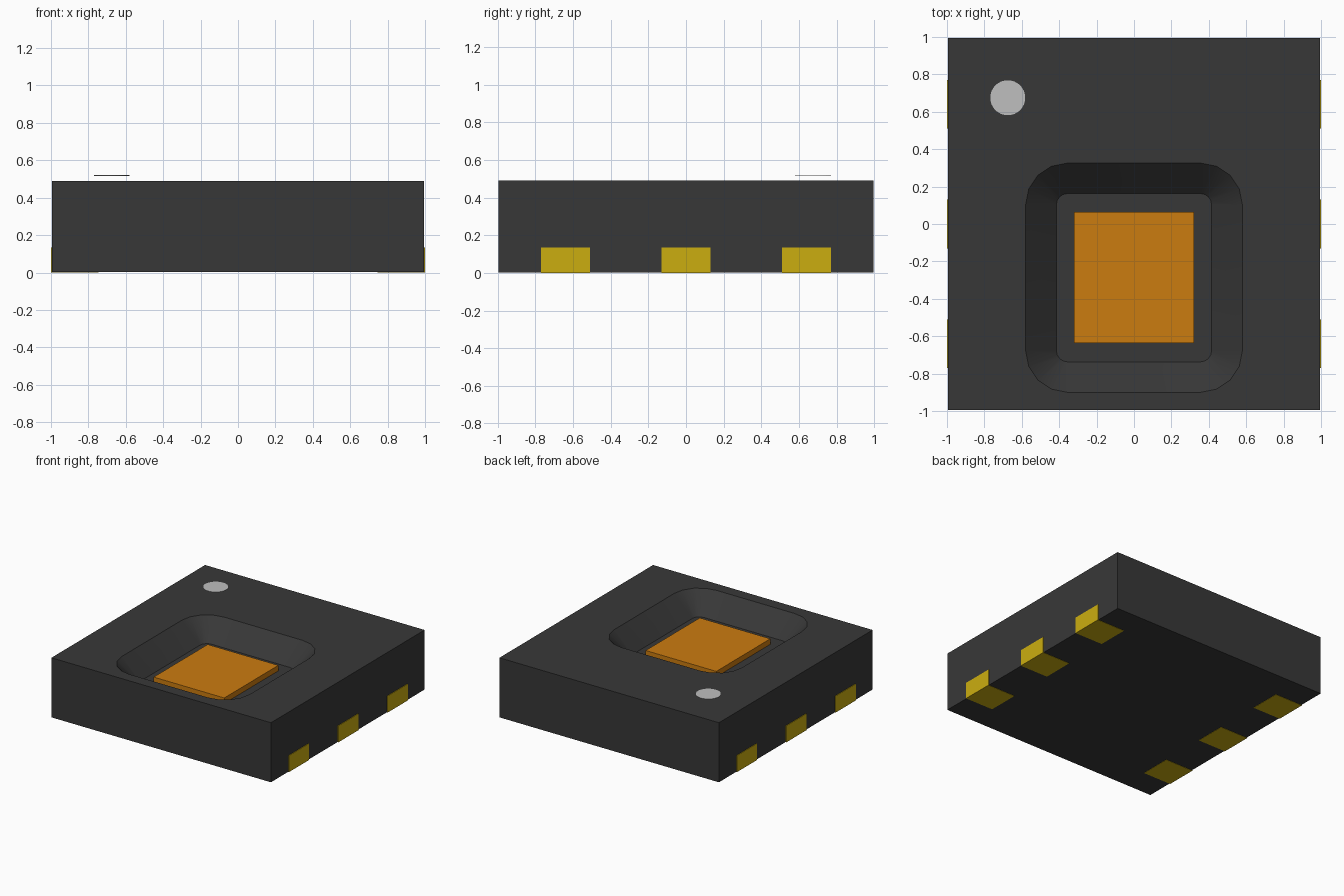
import bpy, bmesh, math
from mathutils import Vector

if "Cube" in bpy.data.objects:
    bpy.data.objects.remove(bpy.data.objects["Cube"])


def material(name, rgb):
    m = bpy.data.materials.new(name)
    m.diffuse_color = (*rgb, 1)
    m.use_nodes = True
    m.node_tree.nodes["Principled BSDF"].inputs["Base Color"].default_value = m.diffuse_color
    return m


BLACK = material("black_resin", (0.039, 0.039, 0.039))
GOLD = material("gold_contact", (0.6, 0.42, 0.005))
ORANGE = material("orange_die", (0.6, 0.2, 0.005))
GREY = material("grey_mark", (0.52, 0.52, 0.52))


def finish(bm, name, mat):
    bmesh.ops.recalc_face_normals(bm, faces=bm.faces)
    mesh = bpy.data.meshes.new(name)
    bm.to_mesh(mesh)
    bm.free()
    mesh.materials.append(mat)
    obj = bpy.data.objects.new(name, mesh)
    bpy.context.collection.objects.link(obj)
    return obj


def box(name, lo, hi, mat):
    bm = bmesh.new()
    bmesh.ops.create_cube(bm, size=1)
    lo, hi = Vector(lo), Vector(hi)
    for v in bm.verts:
        v.co = (lo + hi) / 2 + v.co * (hi - lo)
    return finish(bm, name, mat)


# Package body with a sloped, round-cornered pocket in its top
SIGNS = [(1, 1), (-1, 1), (-1, -1), (1, -1)]
SEG = 4
HALF, TOP, BOTTOM, FLOOR, POCKET_Y = 0.995, 0.49, 0.002, 0.33, -0.287


def corners(bm, z):
    return [bm.verts.new((sx * HALF, sy * HALF, z)) for sx, sy in SIGNS]


def rounded_ring(bm, hx, hy, r, z):
    ring = []
    for q, (sx, sy) in enumerate(SIGNS):
        for i in range(SEG + 1):
            a = math.pi / 2 * (q + i / SEG)
            ring.append(bm.verts.new((sx * (hx - r) + r * math.cos(a),
                                      POCKET_Y + sy * (hy - r) + r * math.sin(a), z)))
    return ring


def bridge(bm, a, b):
    for i in range(len(a)):
        j = (i + 1) % len(a)
        bm.faces.new((a[i], a[j], b[j], b[i]))


bm = bmesh.new()
low, high = corners(bm, BOTTOM), corners(bm, TOP)
rim = rounded_ring(bm, 0.58, 0.613, 0.225, TOP)
floor = rounded_ring(bm, 0.415, 0.45, 0.06, FLOOR)
bm.faces.new(low)
bm.faces.new(floor)
bridge(bm, low, high)
bridge(bm, rim, floor)
for q in range(4):
    s = q * (SEG + 1)
    for i in range(SEG):
        bm.faces.new((high[q], rim[s + i], rim[s + i + 1]))
    bm.faces.new((high[q], rim[s + SEG], rim[(s + SEG + 1) % len(rim)], high[(q + 1) % 4]))
body = finish(bm, "package_body", BLACK)
bpy.context.view_layer.objects.active = body
body.select_set(True)
bpy.ops.object.shade_smooth_by_angle(angle=math.radians(30))

# Sensor die resting on the pocket floor
box("sensor_die", (-0.32, -0.635, FLOOR), (0.32, 0.065, 0.375), ORANGE)

# Contacts wrapping from the sides to the underside
for side, label in ((-1, "left"), (1, "right")):
    for n, y in enumerate((-0.64, 0, 0.64)):
        x0, x1 = sorted((side * 0.745, side * 1.0))
        box(f"{label}_contact_{n + 1}", (x0, y - 0.13, 0), (x1, y + 0.13, 0.135), GOLD)

# Thin orientation mark just above the top
bm = bmesh.new()
bmesh.ops.create_cone(bm, cap_ends=True, segments=32, radius1=0.096, radius2=0.096, depth=0.004)
bmesh.ops.translate(bm, verts=bm.verts, vec=(-0.675, 0.675, 0.519))
finish(bm, "orientation_mark", GREY)
